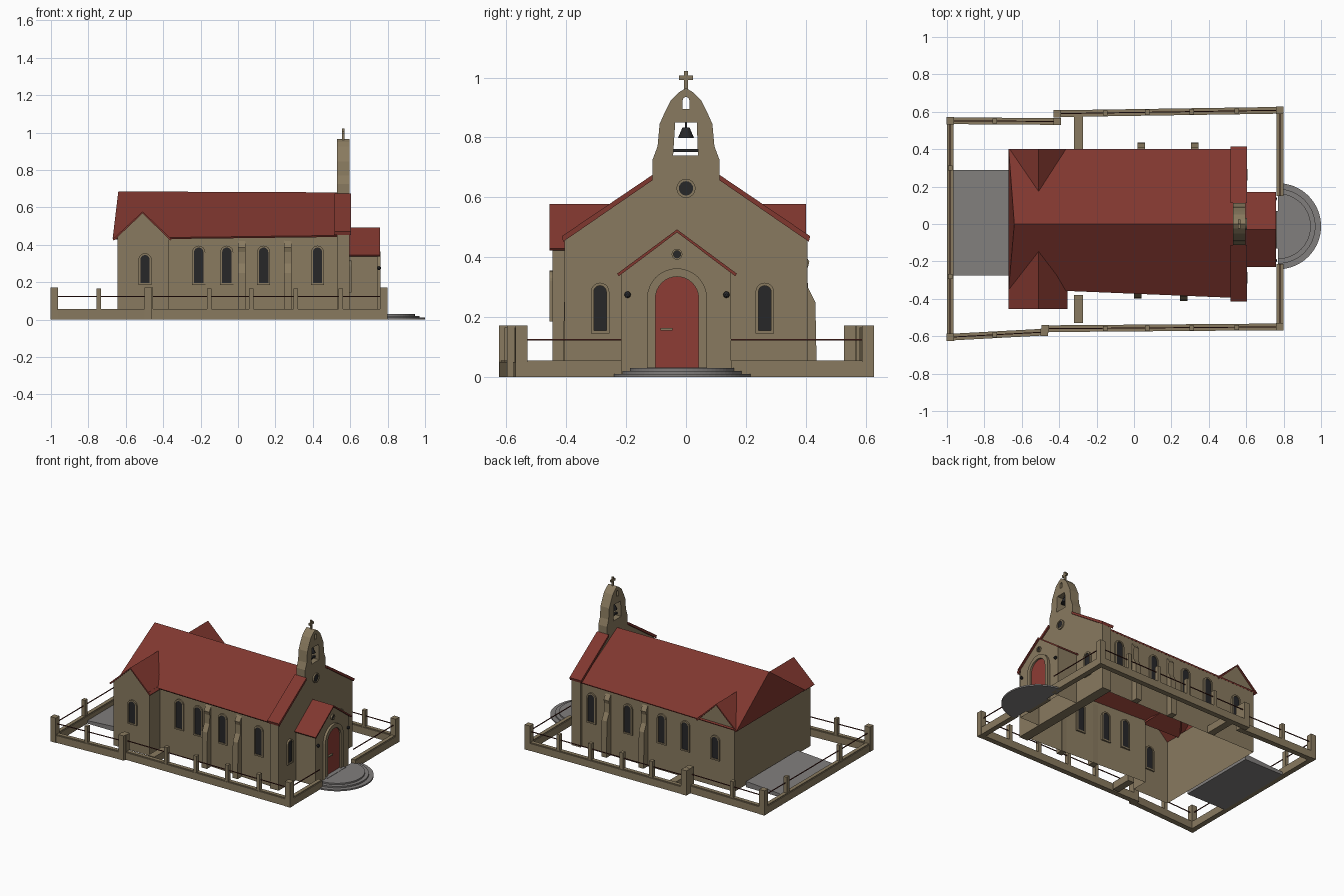
import bpy, bmesh, math
from mathutils import Vector

if "Cube" in bpy.data.objects:
    bpy.data.objects.remove(bpy.data.objects["Cube"])


def material(name, col):
    m = bpy.data.materials.new(name)
    m.diffuse_color = (*col, 1)
    m.use_nodes = True
    m.node_tree.nodes["Principled BSDF"].inputs["Base Color"].default_value = m.diffuse_color
    return m


STONE = material("tan stone", (0.25, 0.195, 0.115))
ROOF = material("red roof", (0.215, 0.038, 0.028))
DOOR = material("red door", (0.27, 0.045, 0.035))
GREY = material("grey paving", (0.22, 0.21, 0.205))
DARK = material("dark glass", (0.02, 0.02, 0.022))
WIRE = material("rust wire", (0.09, 0.02, 0.015))


def finish(name, bm, mat, normals=True):
    if normals:
        bmesh.ops.recalc_face_normals(bm, faces=bm.faces[:])
    me = bpy.data.meshes.new(name)
    bm.to_mesh(me)
    bm.free()
    me.materials.append(mat)
    ob = bpy.data.objects.new(name, me)
    bpy.context.collection.objects.link(ob)
    return ob


def extrude(name, loops, axis, a, b, mat):
    """Fill a profile (outer loop plus holes) and extrude it along an axis from a to b."""
    put = {"x": lambda u, v: (a, u, v), "y": lambda u, v: (u, a, v), "z": lambda u, v: (u, v, a)}[axis]
    bm = bmesh.new()
    for loop in loops:
        vs = [bm.verts.new(put(*p)) for p in loop]
        for i in range(len(vs)):
            bm.edges.new((vs[i - 1], vs[i]))
    bmesh.ops.triangle_fill(bm, use_beauty=True, edges=bm.edges[:])
    geo = bmesh.ops.extrude_face_region(bm, geom=bm.faces[:], use_keep_orig=True)["geom"]
    d = Vector([(b - a) if c == axis else 0 for c in "xyz"])
    bmesh.ops.translate(bm, vec=d, verts=[g for g in geo if isinstance(g, bmesh.types.BMVert)])
    return finish(name, bm, mat)


def sheet(name, verts, faces, mat, thick=0.0):
    bm = bmesh.new()
    vs = [bm.verts.new(v) for v in verts]
    for f in faces:
        bm.faces.new([vs[i] for i in f])
    ob = finish(name, bm, mat)
    if thick:
        m = ob.modifiers.new("thickness", "SOLIDIFY")
        m.thickness = thick
    return ob


def rect(u0, u1, v0, v1):
    return [(u0, v0), (u1, v0), (u1, v1), (u0, v1)]


def box(name, x0, x1, y0, y1, z0, z1, mat):
    return extrude(name, [rect(x0, x1, y0, y1)], "z", z0, z1, mat)


def arch(c, r, z0, top, n=10):
    arc = [(c + r * math.cos(math.pi * i / n), top - r + r * math.sin(math.pi * i / n)) for i in range(n + 1)]
    return [(c - r, z0), (c + r, z0)] + arc


def circle(c, z, r, n=16):
    return [(c + r * math.cos(math.tau * i / n), z + r * math.sin(math.tau * i / n)) for i in range(n)]


def window(name, c, wall, axis, z0, z1, r=0.025):
    extrude(name, [arch(c, r, z0, z1)], axis, wall - 0.0045, wall + 0.0045, DARK)
    extrude(name + "_frame", [arch(c, r + 0.01, z0 - 0.01, z1 + 0.01), arch(c, r, z0, z1)],
            axis, wall - 0.01, wall + 0.01, STONE)


def strip(name, p, q, w, z0, z1, mat):
    """Straight bar lying between two plan points."""
    p, q = Vector(p), Vector(q)
    t = (q - p).normalized()
    n = Vector((-t.y, t.x)) * w / 2
    extrude(name, [[tuple(p + n), tuple(q + n), tuple(q - n), tuple(p - n)]], "z", z0, z1, mat)


# Main walls: open shell following the floor plan
plan = [(-0.645, -0.445), (-0.37, -0.445), (-0.37, -0.33), (0.54, -0.38), (0.54, 0.39), (-0.645, 0.39)]
n = len(plan)
sheet("nave_walls", [(x, y, z) for z in (0, 0.445) for x, y in plan],
      [(i, (i + 1) % n, (i + 1) % n + n, i + n) for i in range(n)], STONE)

# Nave roof with a steep left end
sheet("nave_roof", [(-0.67, -0.345, 0.435), (0.54, -0.395, 0.45), (0.54, 0, 0.68),
                    (-0.64, 0, 0.685), (0.54, 0.4, 0.45), (-0.67, 0.4, 0.435)],
      [(0, 1, 2, 3), (3, 2, 4, 5), (0, 3, 5)], ROOF, 0.01)

# Side wings: gable wall and small valley roof
for side, yo, ye, yr in (("front", -0.455, -0.34, -0.14), ("back", 0.4, 0.385, 0.17)):
    wall = -0.445 if yo < 0 else 0.39
    sheet(side + "_wing_gable", [(-0.645, wall, 0.44), (-0.37, wall, 0.44), (-0.51, wall, 0.57)], [(0, 1, 2)], STONE)
    sheet(side + "_wing_roof", [(-0.67, yo, 0.43), (-0.51, yo, 0.578), (-0.355, yo, 0.43),
                                (-0.67, ye, 0.43), (-0.51, yr, 0.578), (-0.355, ye, 0.43)],
          [(0, 1, 4, 3), (1, 2, 5, 4)], ROOF, 0.01)

# Facade wall with the bell gable pierced by openings
half = [(0.405, 0), (0.405, 0.465), (0.112, 0.667), (0.112, 0.725), (0.095, 0.77), (0.088, 0.845),
        (0.068, 0.89), (0.05, 0.925), (0.025, 0.95)]
outline = half + [(0, 0.965)] + [(-y, z) for y, z in reversed(half)]
bell_hole = [(-0.043, 0.74), (0.04, 0.74), (0.036, 0.85), (-0.036, 0.85)]
extrude("facade_and_bell_gable", [outline, bell_hole, arch(0, 0.011, 0.895, 0.935, 6)], "x", 0.528, 0.595, STONE)
for s, side in ((-1, "left"), (1, "right")):
    extrude(side + "_gable_coping", [[(s * 0.41, 0.452), (s * 0.112, 0.657), (s * 0.112, 0.675), (s * 0.415, 0.47)]],
            "x", 0.515, 0.605, ROOF)
extrude("round_window", [circle(0, 0.63, 0.024)], "x", 0.594, 0.6, DARK)
extrude("round_window_frame", [circle(0, 0.63, 0.032), circle(0, 0.63, 0.024)], "x", 0.59, 0.605, STONE)
for c, side in ((-0.287, "left"), (0.263, "right")):
    window(side + "_facade_window", c, 0.597, "x", 0.155, 0.305, 0.021)

# Bell, yoke and cross
bell = [(-0.028, 0.8), (0.028, 0.8), (0.022, 0.822), (0.01, 0.834), (-0.01, 0.834), (-0.022, 0.822)]
bm = bmesh.new()
bmesh.ops.create_cone(bm, cap_ends=True, segments=16, radius1=0.027, radius2=0.012, depth=0.035)
bmesh.ops.translate(bm, vec=(0.562, 0, 0.815), verts=bm.verts[:])
finish("bell", bm, DARK)
box("bell_hanger", 0.558, 0.566, -0.004, 0.004, 0.83, 0.855, DARK)
box("bell_bar", 0.555, 0.569, -0.042, 0.04, 0.752, 0.762, DARK)
box("cross_post", 0.557, 0.569, -0.006, 0.006, 0.95, 1.022, STONE)
box("cross_arm", 0.557, 0.569, -0.023, 0.023, 0.992, 1.006, STONE)

# Porch shell, roof, door and trim
PY = -0.03
sheet("porch_walls", [(0.59, PY - 0.185, 0), (0.745, PY - 0.185, 0), (0.745, PY + 0.18, 0), (0.59, PY + 0.18, 0),
                      (0.59, PY - 0.185, 0.35), (0.745, PY - 0.185, 0.35), (0.745, PY + 0.18, 0.35),
                      (0.59, PY + 0.18, 0.35), (0.745, PY, 0.485)],
      [(0, 1, 5, 4), (1, 2, 6, 8, 5), (2, 3, 7, 6)], STONE)
sheet("porch_roof", [(x, PY + y, z) for x in (0.59, 0.758) for y, z in ((-0.2, 0.345), (0, 0.493), (0.2, 0.345))],
      [(0, 3, 4, 1), (1, 4, 5, 2)], ROOF, 0.01)
extrude("door", [arch(PY, 0.072, 0.03, 0.335, 16)], "x", 0.743, 0.75, DOOR)
extrude("door_surround", [arch(PY, 0.1, 0.0, 0.363, 16), arch(PY, 0.072, 0.03, 0.335, 16)], "x", 0.738, 0.762, STONE)
box("door_handle", 0.75, 0.762, -0.085, -0.045, 0.155, 0.164, STONE)
extrude("porch_round_window", [circle(PY, 0.41, 0.012)], "x", 0.744, 0.75, DARK)
extrude("porch_round_frame", [circle(PY, 0.41, 0.018), circle(PY, 0.41, 0.012)], "x", 0.74, 0.756, STONE)
for y in (-0.195, 0.135):
    bm = bmesh.new()
    bmesh.ops.create_icosphere(bm, subdivisions=2, radius=0.011)
    bmesh.ops.translate(bm, vec=(0.754, y, 0.275), verts=bm.verts[:])
    finish("porch_lamp", bm, DARK)

# Half-round entrance steps
for i, r in enumerate((0.23, 0.2, 0.175)):
    arc = [(0.77 + r * math.cos(a), -0.012 + r * math.sin(a))
           for a in (math.pi * (k / 32 - 0.5) for k in range(33))]
    extrude("entrance_step", [arc], "z", i * 0.01, i * 0.01 + 0.01, GREY)
box("door_sill", 0.745, 0.78, -0.13, 0.07, 0, 0.032, GREY)


# Side windows
def front_wall(x):
    return -0.445 if x < -0.37 else -0.33 - (x + 0.37) * 0.055


for x in (-0.497, -0.21, -0.06, 0.137, 0.425):
    window("front_window", x, front_wall(x), "y", 0.195, 0.345 if x < -0.4 else 0.385)
for x in (-0.5, -0.27, -0.09, 0.17, 0.45):
    window("back_window", x, 0.39, "y", 0.195, 0.345 if x < -0.4 else 0.385)

# Stepped buttresses
steps = [(0, 0), (0.05, 0), (0.045, 0.25), (0.02, 0.3), (0.018, 0.36), (0.025, 0.385), (0, 0.425)]
for x, s in ((0.02, -1), (0.265, -1), (0.04, 1), (0.325, 1)):
    base = front_wall(x) + 0.003 if s < 0 else 0.387
    extrude("buttress", [[(base + s * d, z) for d, z in steps]], "x", x - 0.02, x + 0.02, STONE)

# Boundary wall with a thin wire above it
fence = [((-0.983, -0.605), (-0.48, -0.578)), ((-0.475, -0.56), (0.78, -0.55)),
         ((-0.983, 0.552), (-0.41, 0.548)), ((-0.41, 0.59), (0.78, 0.608)),
         ((-0.983, -0.605), (-0.983, 0.552)),
         ((0.78, -0.55), (0.78, -0.215)), ((0.78, 0.15), (0.78, 0.608))]
for p, q in fence:
    strip("boundary_wall", p, q, 0.036, 0, 0.05, STONE)
    strip("wall_coping", p, q, 0.026, 0.05, 0.056, STONE)
    strip("fence_wire", p, q, 0.005, 0.122, 0.127, WIRE)
for y0, y1 in ((-0.53, -0.38), (0.39, 0.58)):
    box("link_wall", -0.32, -0.272, y0, y1, 0, 0.05, STONE)

# Fence posts: stout at the ends, slim in between
for p in [e for seg in fence[:4] for e in seg]:
    box("end_post", p[0] - 0.02, p[0] + 0.02, p[1] - 0.02, p[1] + 0.02, 0, 0.172, STONE)
slim = [(-0.745, -0.592), (-0.745, 0.55), (-0.983, -0.28), (-0.983, 0.3)]
for x in (-0.155, 0.07, 0.31, 0.55):
    slim += [(x, -0.558 + 0.008 * x), (x, 0.596 + 0.015 * x)]
for x, y in slim:
    box("slim_post", x - 0.012, x + 0.012, y - 0.014, y + 0.014, 0.0, 0.166, STONE)

# Rear paved ramp
extrude("rear_paving", [[(-0.97, 0.0), (-0.665, 0.0), (-0.665, 0.04), (-0.97, 0.02)]], "y", -0.275, 0.29, GREY)
